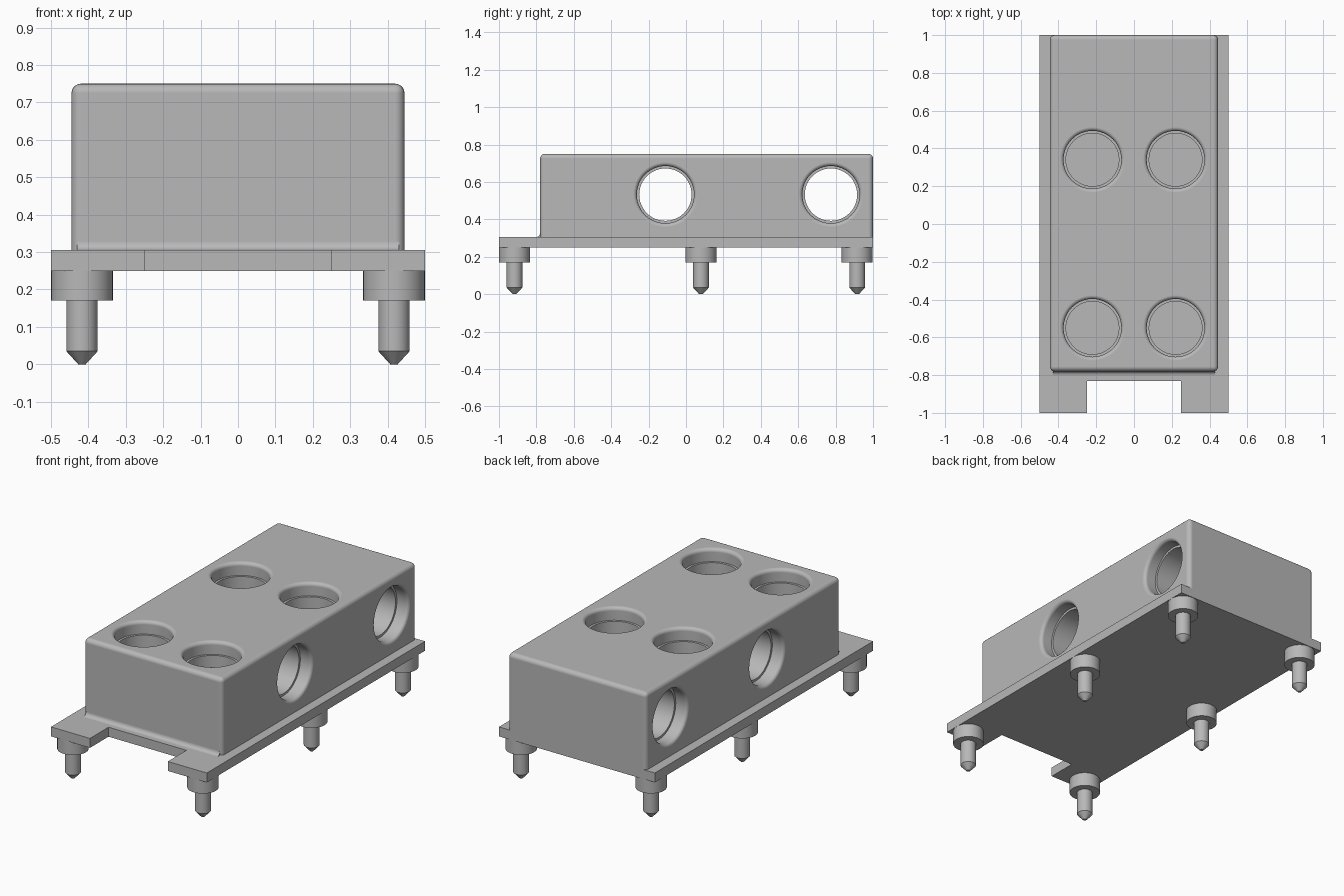
import bpy, bmesh
from math import sin, cos, pi, radians
from mathutils import Matrix

cube = bpy.data.objects.get("Cube")
if cube:
    bpy.data.objects.remove(cube, do_unlink=True)

grey = bpy.data.materials.new("mid_grey")
grey.use_nodes = True
GREY = (0.48, 0.48, 0.48, 1)
grey.diffuse_color = GREY
grey.node_tree.nodes["Principled BSDF"].inputs["Base Color"].default_value = GREY


def finish(name, bm, smooth=True):
    bmesh.ops.recalc_face_normals(bm, faces=bm.faces)
    mesh = bpy.data.meshes.new(name)
    bm.to_mesh(mesh)
    bm.free()
    ob = bpy.data.objects.new(name, mesh)
    bpy.context.collection.objects.link(ob)
    mesh.materials.append(grey)
    if smooth:
        smooth_object(ob)
    return ob


def smooth_object(ob):
    bpy.ops.object.select_all(action='DESELECT')
    ob.select_set(True)
    bpy.context.view_layer.objects.active = ob
    bpy.ops.object.shade_smooth_by_angle(angle=radians(30))


def lathe(profile, matrix, sides=48):
    """Closed solid of revolution about z from (radius, height) pairs."""
    bm = bmesh.new()
    rings = [[bm.verts.new((r * cos(2 * pi * i / sides), r * sin(2 * pi * i / sides), z))
              for i in range(sides)] for r, z in profile]
    for a, b in zip(rings, rings[1:]):
        for i in range(sides):
            j = (i + 1) % sides
            bm.faces.new((a[i], a[j], b[j], b[i]))
    bm.faces.new(rings[0])
    bm.faces.new(rings[-1])
    bm.transform(matrix)
    return bm


def extrude(points, matrix, depth):
    """Solid from a flat outline, extruded along z, then placed."""
    bm = bmesh.new()
    face = bm.faces.new([bm.verts.new((x, y, 0)) for x, y in points])
    new = bmesh.ops.extrude_face_region(bm, geom=[face])["geom"]
    bmesh.ops.translate(bm, vec=(0, 0, depth),
                        verts=[v for v in new if isinstance(v, bmesh.types.BMVert)])
    bm.transform(matrix)
    return bm


PLATE_BOTTOM, PLATE_TOP, TOP = 0.25, 0.305, 0.75
HALF_W, FRONT, BACK = 0.445, -0.78, 1.0

# Base plate with a notch at the front
outline = [(-0.5, -1), (-0.25, -1), (-0.25, -0.83), (0.25, -0.83),
           (0.25, -1), (0.5, -1), (0.5, 1), (-0.5, 1)]
finish("base_plate", extrude(outline, Matrix.Translation((0, 0, PLATE_BOTTOM)),
                             PLATE_TOP - PLATE_BOTTOM), smooth=False)

# Main block, rounded everywhere except underneath
bm = bmesh.new()
bmesh.ops.create_cube(bm, size=1)
low = PLATE_TOP - 0.02
bm.transform(Matrix.Translation((0, (FRONT + BACK) / 2, (low + TOP) / 2))
             @ Matrix.Diagonal((2 * HALF_W, BACK - FRONT, TOP - low, 1)))
edges = [e for e in bm.edges if max(v.co.z for v in e.verts) > PLATE_TOP]
bmesh.ops.bevel(bm, geom=edges, offset=0.025, segments=5, profile=0.5, affect='EDGES')
block = finish("main_block", bm, smooth=False)

# Bore mouth: rounded lip, counterbore and ledge, given as (radius, depth)
LIP, BORE, STEP = 0.02, 0.14, 0.075
mouth = [(0.173, -0.02)]
mouth += [(0.173 - LIP * sin(t * pi / 12), LIP - LIP * cos(t * pi / 12)) for t in range(7)]
mouth += [(0.153, STEP), (BORE, STEP)]

# Blind bores in the top
cutters = []
blind = [(r, -d) for r, d in mouth] + [(BORE, PLATE_TOP - TOP)]
for x in (-0.22, 0.22):
    for y in (-0.55, 0.34):
        cutters.append(finish("top_bore_cutter",
                              lathe(blind, Matrix.Translation((x, y, TOP))), False))

# Bores passing right across the block
through = [(r, HALF_W - d) for r, d in mouth]
through += [(r, -z) for r, z in reversed(through)]
for y in (-0.11, 0.775):
    place = Matrix.Translation((0, y, 0.532)) @ Matrix.Rotation(pi / 2, 4, 'Y')
    cutters.append(finish("side_bore_cutter", lathe(through, place), False))

for cutter in cutters:
    cutter.hide_render = True
    mod = block.modifiers.new("bore", 'BOOLEAN')
    mod.operation = 'DIFFERENCE'
    mod.solver = 'EXACT'
    mod.object = cutter
bpy.context.view_layer.update()
graph = bpy.context.evaluated_depsgraph_get()
cut_mesh = bpy.data.meshes.new_from_object(block.evaluated_get(graph))
block.modifiers.clear()
block.data = cut_mesh
for cutter in cutters:
    bpy.data.objects.remove(cutter, do_unlink=True)
smooth_object(block)
weighted = block.modifiers.new("even_shading", 'WEIGHTED_NORMAL')
weighted.keep_sharp = True

# Hollow fillet where the front of the block meets the plate
R = 0.022
cove = [(0.03, 0)] + [(-R + R * sin(t * pi / 12), R - R * cos(t * pi / 12))
                      for t in range(7)] + [(0.03, R)]
axes = Matrix(((0, 0, 1, -0.43), (1, 0, 0, FRONT), (0, 1, 0, PLATE_TOP), (0, 0, 0, 1)))
finish("front_fillet", extrude(cove, axes, 0.86))

# Six pegs: wide collar, thin pin and pointed tip
peg = [(0.01, 0), (0.042, 0.035), (0.042, 0.17), (0.083, 0.17), (0.083, PLATE_BOTTOM)]
for side, x in (("right", -0.417), ("left", 0.417)):
    for place, y in (("front", -0.917), ("middle", 0.08), ("back", 0.915)):
        finish(f"{place}_{side}_peg", lathe(peg, Matrix.Translation((x, y, 0)), 32))
